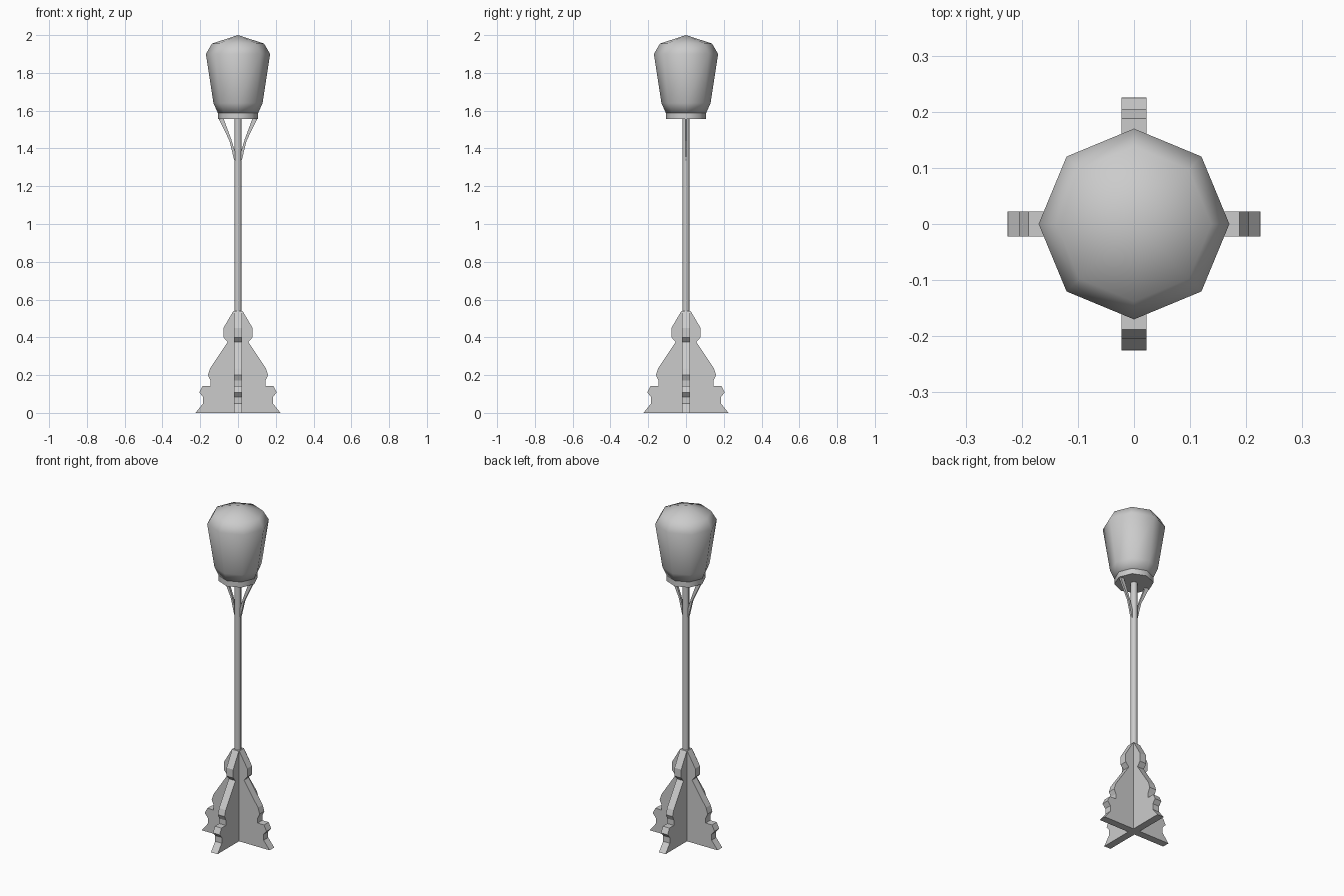
import bpy, bmesh, math

cube = bpy.data.objects.get("Cube")
if cube:
    bpy.data.objects.remove(cube)

# single grey finish
grey = bpy.data.materials.new("plain_grey")
grey.use_nodes = True
grey.diffuse_color = (0.6, 0.6, 0.6, 1)
grey.node_tree.nodes["Principled BSDF"].inputs["Base Color"].default_value = (0.6, 0.6, 0.6, 1)


def finish(name, bm, smooth_angle=None):
    bmesh.ops.recalc_face_normals(bm, faces=bm.faces)
    mesh = bpy.data.meshes.new(name)
    bm.to_mesh(mesh)
    bm.free()
    mesh.materials.append(grey)
    obj = bpy.data.objects.new(name, mesh)
    bpy.context.collection.objects.link(obj)
    if smooth_angle:
        bpy.ops.object.select_all(action='DESELECT')
        obj.select_set(True)
        bpy.context.view_layer.objects.active = obj
        bpy.ops.object.shade_smooth_by_angle(angle=math.radians(smooth_angle))
    return obj


def lathe(name, profile, smooth_angle, sides=8):
    """Revolve (radius, z) points; zero radius closes to a point."""
    bm = bmesh.new()
    verts = [bm.verts.new((r, 0, z)) for r, z in profile]
    edges = [bm.edges.new(pair) for pair in zip(verts, verts[1:])]
    bmesh.ops.spin(bm, geom=verts + edges, cent=(0, 0, 0), axis=(0, 0, 1),
                   angle=math.tau, steps=sides, use_merge=True)
    bmesh.ops.remove_doubles(bm, verts=bm.verts, dist=0.0005)
    return finish(name, bm, smooth_angle)


def plate(name, outline, thickness, turn=0):
    """Extrude an (x, z) outline evenly about y = 0."""
    bm = bmesh.new()
    face = bm.faces.new([bm.verts.new((x, -thickness / 2, z)) for x, z in outline])
    out = bmesh.ops.extrude_face_region(bm, geom=[face])
    moved = [v for v in out["geom"] if isinstance(v, bmesh.types.BMVert)]
    bmesh.ops.translate(bm, verts=moved, vec=(0, thickness, 0))
    obj = finish(name, bm)
    obj.rotation_euler.z = turn
    return obj


# crossed foot plates with a scalloped outline
half = [(0.225, 0), (0.185, 0.05), (0.185, 0.085), (0.205, 0.108), (0.188, 0.142),
        (0.146, 0.142), (0.146, 0.172), (0.159, 0.2), (0.148, 0.235),
        (0.055, 0.375), (0.077, 0.4), (0.077, 0.45), (0.024, 0.54)]
outline = half + [(-x, z) for x, z in reversed(half)]
for i, name in enumerate(("foot_plate_wide", "foot_plate_deep")):
    plate(name, outline, 0.044, i * math.pi / 2)

# post
lathe("post", [(0, 0.5), (0.019, 0.5), (0.019, 1.56), (0, 1.56)], 60)

# curved brackets under the lamp
arm = [(0.008, 1.31), (0.022, 1.345), (0.045, 1.44), (0.102, 1.557),
       (0.076, 1.557), (0.036, 1.45), (0.012, 1.37)]
for side, name in ((1, "left_bracket"), (-1, "right_bracket")):
    plate(name, [(side * x, z) for x, z in arm], 0.012)

# lamp collar and globe
lathe("lamp_collar", [(0, 1.555), (0.107, 1.555), (0.107, 1.59), (0, 1.59)], 60)
lathe("lamp_globe", [(0, 1.588), (0.107, 1.588), (0.13, 1.64), (0.17, 1.9),
                     (0.138, 1.955), (0, 2)], 70)
